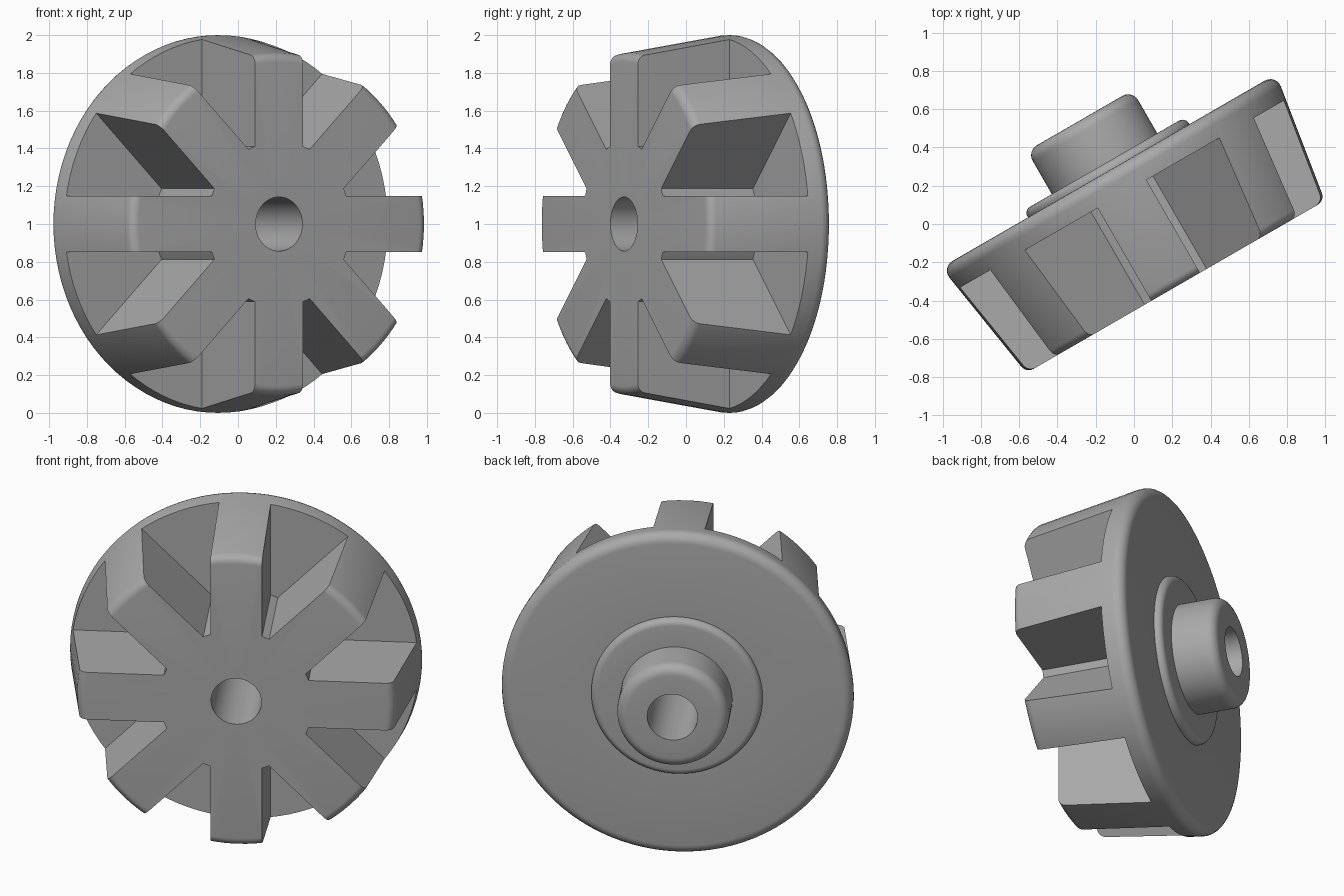
import bpy, bmesh
from math import pi, sin, cos, asin, radians
from mathutils import Vector

if "Cube" in bpy.data.objects:
    bpy.data.objects.remove(bpy.data.objects["Cube"], do_unlink=True)

SPOKES = 8
HALF_WIDTH = 0.147     # half the width of a spoke
CORE = 0.437           # radius of the solid core between the spokes
FLOOR = -0.167         # height of the pocket floors along the axis
PLACE = Vector((0.021, 0.012, 1))
TURN = (pi / 2, 0, radians(30))

grey = bpy.data.materials.new("plain grey")
grey.use_nodes = True
colour = (0.4, 0.4, 0.4, 1)
grey.diffuse_color = colour
grey.node_tree.nodes["Principled BSDF"].inputs["Base Color"].default_value = colour


def make_object(name, bm):
    bmesh.ops.recalc_face_normals(bm, faces=bm.faces)
    mesh = bpy.data.meshes.new(name)
    bm.to_mesh(mesh)
    bm.free()
    mesh.materials.append(grey)
    obj = bpy.data.objects.new(name, mesh)
    bpy.context.collection.objects.link(obj)
    obj.location = PLACE
    obj.rotation_euler = TURN
    return obj


def rounded_profile(corners, steps=6):
    """Points of a closed (radius, height) outline, with rounded corners."""
    points = []
    for i, (r, h, fillet) in enumerate(corners):
        here = Vector((r, h))
        if not fillet:
            points.append(here)
            continue
        before = (Vector(corners[i - 1][:2]) - here).normalized()
        after = (Vector(corners[(i + 1) % len(corners)][:2]) - here).normalized()
        half = before.angle(after) / 2
        centre = here + (before + after).normalized() * fillet / sin(half)
        reach = fillet * cos(half) / sin(half)
        start = (here + before * reach - centre).normalized()
        end = (here + after * reach - centre).normalized()
        for k in range(steps + 1):
            points.append(centre + start.slerp(end, k / steps) * fillet)
    return points


def lathe(name, profile, segments=96):
    bm = bmesh.new()
    verts = [bm.verts.new((p.x, 0, p.y)) for p in profile]
    edges = [bm.edges.new((verts[i - 1], verts[i])) for i in range(len(verts))]
    bmesh.ops.spin(bm, geom=verts + edges, cent=(0, 0, 0), axis=(0, 0, 1),
                   angle=2 * pi, steps=segments, use_merge=True)
    bmesh.ops.remove_doubles(bm, verts=bm.verts, dist=1e-5)
    return make_object(name, bm)


def pocket_cutters():
    """One wedge for each gap between two spokes."""
    bm = bmesh.new()
    step = 2 * pi / SPOKES
    inner, outer = asin(HALF_WIDTH / CORE), asin(HALF_WIDTH / 1.4)
    outline = [(1.4, outer), (1.4, step - outer), (CORE, step - inner),
               (CORE, step / 2), (CORE, inner)]
    for i in range(SPOKES):
        ring = [bm.verts.new((r * cos(a + i * step), r * sin(a + i * step), FLOOR))
                for r, a in outline]
        face = bm.faces.new(ring)
        lifted = bmesh.ops.extrude_face_region(bm, geom=[face])["geom"]
        bmesh.ops.translate(bm, vec=(0, 0, 1),
                            verts=[g for g in lifted if isinstance(g, bmesh.types.BMVert)])
    return make_object("pocket_cutters", bm)


# Turned body: bored hub, shoulder, rimmed disc and tapered spoke envelope
wheel = lathe("spoked_wheel", rounded_profile([
    (0.143, -0.61, 0), (0.318, -0.61, 0.06), (0.318, -0.35, 0),
    (0.487, -0.35, 0.038), (0.487, -0.307, 0), (1.01, -0.307, 0.058),
    (0.9, 0.393, 0.05), (0.143, 0.393, 0)]))

# Open pockets between the spokes
cutters = pocket_cutters()
cutters.hide_render = True
cut = wheel.modifiers.new("pockets", "BOOLEAN")
cut.operation = "DIFFERENCE"
cut.solver = "EXACT"
cut.object = cutters

bpy.ops.object.select_all(action="DESELECT")
wheel.select_set(True)
bpy.context.view_layer.objects.active = wheel
bpy.ops.object.modifier_apply(modifier=cut.name)
bpy.data.objects.remove(cutters, do_unlink=True)
bpy.ops.object.shade_smooth_by_angle(angle=radians(25))
